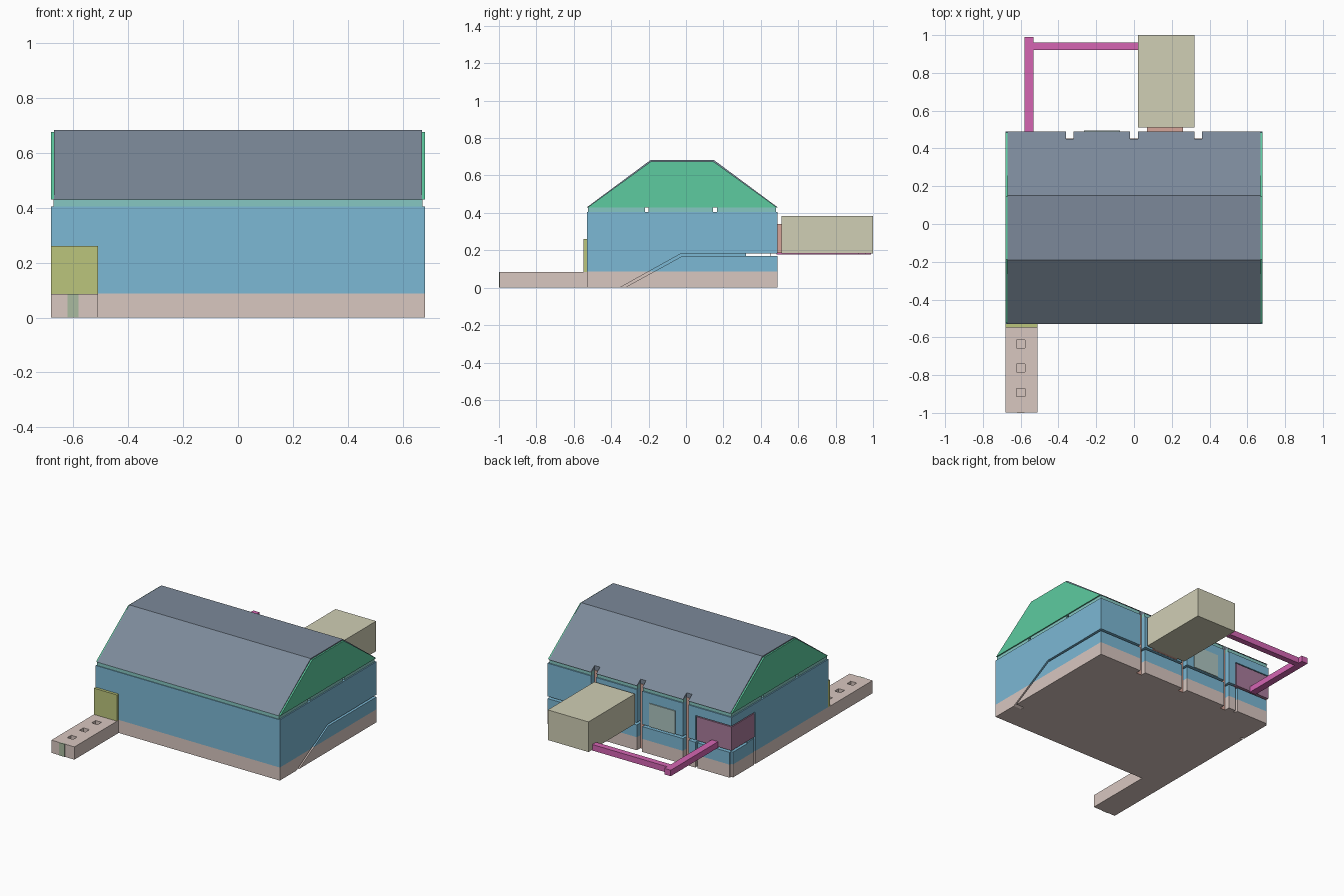
import bpy, bmesh

if "Cube" in bpy.data.objects:
    bpy.data.objects.remove(bpy.data.objects["Cube"])

def finish(name, bm, color):
    bmesh.ops.recalc_face_normals(bm, faces=bm.faces)
    me = bpy.data.meshes.new(name)
    bm.to_mesh(me)
    bm.free()
    ob = bpy.data.objects.new(name, me)
    bpy.context.collection.objects.link(ob)
    if color:
        m = bpy.data.materials.new(name + "_paint")
        m.diffuse_color = (*color, 1)
        m.use_nodes = True
        m.node_tree.nodes["Principled BSDF"].inputs["Base Color"].default_value = m.diffuse_color
        me.materials.append(m)
    return ob

def prism(name, profile, x0, x1, color=None):
    """Extrude a (y, z) profile along x."""
    bm = bmesh.new()
    f = bm.faces.new([bm.verts.new((x0, y, z)) for y, z in profile])
    r = bmesh.ops.extrude_face_region(bm, geom=[f])
    vs = [v for v in r["geom"] if isinstance(v, bmesh.types.BMVert)]
    bmesh.ops.translate(bm, verts=vs, vec=(x1 - x0, 0, 0))
    return finish(name, bm, color)

def box(name, x0, x1, y0, y1, z0, z1, color=None):
    return prism(name, [(y0, z0), (y1, z0), (y1, z1), (y0, z1)], x0, x1, color)

def cut(ob, cutters):
    for c in cutters:
        c.hide_render = True
        m = ob.modifiers.new("cut", 'BOOLEAN')
        m.operation = 'DIFFERENCE'
        m.solver = 'EXACT'
        m.object = c
        bpy.context.view_layer.objects.active = ob
        bpy.ops.object.modifier_apply(modifier=m.name)

PINK, BLUE = (.69, .57, .53), (.2, .48, .66)
TEAL, SLATE = (.24, .57, .54), (.2, .25, .32)
GREEN, TAN = (.11, .6, .35), (.63, .62, .46)
MAGENTA, SALMON = (.66, .13, .45), (.68, .38, .32)

# Main body: plinth and walls
plinth = box("plinth", -.68, .68, -.53, .49, 0, .087, PINK)
walls = box("walls", -.68, .68, -.53, .49, .087, .405, BLUE)

# Eaves strips with open channels between them
strips = [box(f"eaves_strip_{i}", -.672, .672, a, b, .405, .43, TEAL)
          for i, (a, b) in enumerate([(-.525, -.22), (-.2, .145), (.165, .482)])]

# Roof with thin gable panels
roof = prism("roof", [(-.53, .43), (.49, .43), (.15, .682), (-.19, .682)], -.67, .67, SLATE)
for n, a, b in (("left", -.68, -.67), ("right", .67, .68)):
    prism("gable_" + n, [(-.525, .43), (.485, .43), (.146, .675), (-.187, .675)], a, b, GREEN)

# Cutters: back slots, side ramp groove, corner opening
slots = [box(f"slot_cutter_{i}", x - .02, x + .02, .45, .55, -.1, .6)
         for i, x in enumerate((-.34, 0, .34))]
ramp = prism("ramp_cutter", [(-.39, -.02), (-.025, .183), (.34, .183), (.34, .169),
                             (-.02, .169), (-.365, -.02)], .62, .75)
back_gap = box("back_gap_cutter", -.75, .75, .32, .55, .169, .184)
corner = box("corner_cutter", -.75, -.412, .242, .55, .177, .348)
post_slots = [box("post_slot_side", -.75, -.66, .24, .256, -.1, .34),
              box("post_slot_corner", -.75, -.665, .475, .55, -.1, .18),
              box("post_slot_back", -.428, -.412, .47, .55, -.1, .2)]
cut(plinth, slots + post_slots + [ramp])
cut(walls, slots + post_slots + [ramp, back_gap, corner])
cut(strips[2], slots)
cut(roof, slots)

# Slot linings
for i, x in enumerate((-.34, 0, .34)):
    box(f"slot_lining_{i}", x - .02, x + .02, .45, .453, 0, .43, SALMON)

# Corner room
box("corner_room", -.68, -.42, .25, .49, .184, .342, (.4, .2, .33))

# Back window panel, connector and annex
box("back_panel", -.265, -.075, .48, .496, .185, .34, (.42, .56, .53))
box("annex_connector", .07, .26, .485, .512, .185, .34, SALMON)
box("annex", .02, .32, .51, 1, .183, .384, TAN)

# Rails around the back
box("rail_long", -.58, -.533, .485, .99, .178, .218, MAGENTA)
box("rail_cross", -.534, .021, .92, .96, .178, .218, MAGENTA)

# Front walkway with square holes
walkway = box("walkway", -.68, -.51, -.997, -.53, 0, .085, PINK)
cut(walkway, [box(f"hole_cutter_{i}", -.622, -.578, y - .021, y + .021, .03, .2)
              for i, y in enumerate((-.635, -.763, -.892))])
box("walkway_end_strip", -.62, -.58, -1, -.99, 0, .085, (.4, .5, .35))
box("front_door", -.68, -.51, -.548, -.525, .085, .26, (.5, .56, .2))

# Remove the cutters
for ob in [o for o in bpy.data.objects if o.hide_render]:
    bpy.data.objects.remove(ob)
